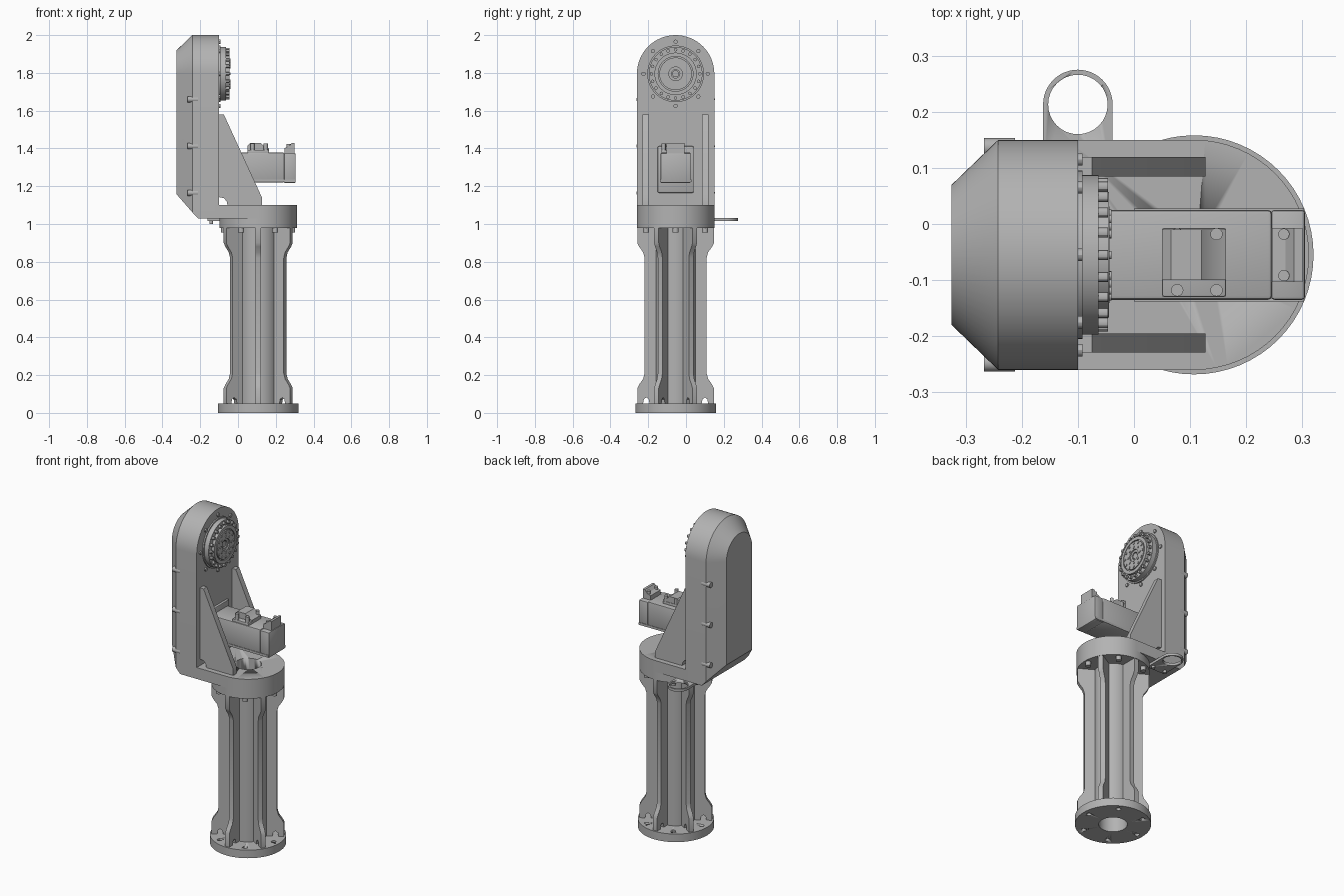
import bpy, bmesh
from math import cos, sin, pi, radians
from mathutils import Matrix, Vector

cube = bpy.data.objects.get("Cube")
if cube:
    bpy.data.objects.remove(cube, do_unlink=True)

grey = bpy.data.materials.new("machine_grey")
grey.use_nodes = True
grey.diffuse_color = (0.45, 0.45, 0.45, 1)
grey.node_tree.nodes["Principled BSDF"].inputs["Base Color"].default_value = grey.diffuse_color

CX, CY = 0.107, -0.055     # column axis
GZ = 1.795                 # gearbox axis height
R = 0.205                  # housing radius
WALL = -0.10               # mounting face of the upright housing


def finish(name, bm, smooth=True):
    bmesh.ops.recalc_face_normals(bm, faces=bm.faces)
    me = bpy.data.meshes.new(name)
    bm.to_mesh(me)
    bm.free()
    ob = bpy.data.objects.new(name, me)
    bpy.context.collection.objects.link(ob)
    me.materials.append(grey)
    if smooth:
        bpy.ops.object.select_all(action='DESELECT')
        ob.select_set(True)
        bpy.context.view_layer.objects.active = ob
        bpy.ops.object.shade_smooth_by_angle(angle=radians(30))
    return ob


def loft(name, rings):
    """Skin equal-length rings of points and cap both ends."""
    bm = bmesh.new()
    vs = [[bm.verts.new(p) for p in ring] for ring in rings]
    n = len(vs[0])
    for a, b in zip(vs, vs[1:]):
        for i in range(n):
            j = (i + 1) % n
            bm.faces.new((a[i], a[j], b[j], b[i]))
    bm.faces.new(vs[0])
    bm.faces.new(vs[-1])
    return finish(name, bm)


def lathe(name, profile, centre, axis='Z', n=48):
    """Turn a closed (radius, height) profile about an axis."""
    bm = bmesh.new()
    cols = []
    for k in range(n):
        a = 2 * pi * k / n
        pts = [(r * cos(a), r * sin(a), h) for r, h in profile]
        if axis == 'X':
            pts = [(z, x, y) for x, y, z in pts]
        cols.append([bm.verts.new(Vector(p) + Vector(centre)) for p in pts])
    m = len(profile)
    for k in range(n):
        a, b = cols[k], cols[(k + 1) % n]
        for i in range(m):
            j = (i + 1) % m
            bm.faces.new((a[i], b[i], b[j], a[j]))
    return finish(name, bm)


def tube(name, r_in, r_out, lo, hi, centre, axis='Z', n=48):
    return lathe(name, [(r_in, lo), (r_out, lo), (r_out, hi), (r_in, hi)], centre, axis, n)


def pins(name, spots, r, depth, axis='Z', n=16):
    """A set of short solid cylinders centred on the given spots."""
    bm = bmesh.new()
    turn = Matrix.Rotation(pi / 2, 4, 'Y') if axis == 'X' else Matrix()
    for p in spots:
        bmesh.ops.create_cone(bm, cap_ends=True, segments=n, radius1=r, radius2=r,
                              depth=depth, matrix=Matrix.Translation(p) @ turn)
    return finish(name, bm)


def box(name, lo, hi, bevel=0):
    bm = bmesh.new()
    size = Vector(hi) - Vector(lo)
    mid = (Vector(hi) + Vector(lo)) / 2
    bmesh.ops.create_cube(bm, size=1, matrix=Matrix.Translation(mid) @ Matrix.Diagonal((*size, 1)))
    if bevel:
        bmesh.ops.bevel(bm, geom=bm.edges[:], offset=bevel, segments=2, affect='EDGES', profile=0.5)
    return finish(name, bm)


def cut(ob, cutter):
    cutter.hide_render = True
    mod = ob.modifiers.new("cut", 'BOOLEAN')
    mod.operation = 'DIFFERENCE'
    mod.solver = 'EXACT'
    mod.object = cutter
    bpy.context.view_layer.objects.active = ob
    bpy.ops.object.modifier_apply(modifier=mod.name)
    bpy.data.objects.remove(cutter, do_unlink=True)


def circle_xy(r, count, z, start=0):
    return [(CX + r * cos(start + 2 * pi * k / count),
             CY + r * sin(start + 2 * pi * k / count), z) for k in range(count)]


def circle_yz(r, count, x, start=0):
    return [(x, CY + r * cos(start + 2 * pi * k / count),
             GZ + r * sin(start + 2 * pi * k / count)) for k in range(count)]


axis_xy = (CX, CY, 0)

# Base flange with bolt holes, and the hollow column
base = tube("base_flange", 0.08, 0.213, 0, 0.05, axis_xy, n=64)
cut(base, pins("hole_cutter", circle_xy(0.175, 6, 0.03), 0.014, 0.2))
tube("column_tube", 0.08, 0.105, 0.04, 0.99, axis_xy)

# Six column ribs, flared at both ends with an arch at the foot
rib = [(0.09, 0.05), (0.138, 0.05), (0.142, 0.072), (0.155, 0.082), (0.168, 0.072),
       (0.172, 0.05), (0.203, 0.05), (0.203, 0.13), (0.193, 0.15), (0.172, 0.18),
       (0.164, 0.21), (0.164, 0.82), (0.172, 0.85), (0.193, 0.88), (0.203, 0.90),
       (0.203, 0.98), (0.09, 0.98)]
for k in range(6):
    a = pi / 6 + k * pi / 3
    out, side = Vector((cos(a), sin(a), 0)), Vector((-sin(a), cos(a), 0))
    loft("column_rib", [[Vector((CX, CY, z)) + out * r + side * s for r, z in rib]
                        for s in (-0.014, 0.014)])

# Turntable: lower drum, rounded upper slab, bolts underneath
tube("turntable_drum", 0.075, R, 0.98, 1.031, axis_xy, n=64)
outline = [(WALL - 0.02, CY + R), (WALL - 0.02, CY - R)]
outline += [(CX + R * cos(a), CY + R * sin(a)) for a in
            [-pi / 2 + pi * k / 32 for k in range(33)]]
slab = loft("turntable_slab", [[(x, y, z) for x, y in outline] for z in (1.03, 1.10)])
cut(slab, pins("bore_cutter", [(CX, CY, 1.06)], 0.075, 0.3, n=48))
pins("turntable_bolts", circle_xy(0.18, 6, 0.97), 0.016, 0.03)


# Upright housing with rounded top and chamfered back
def housing_ring(x, r, bottom):
    arc = [(x, CY + r * cos(pi * k / 32), GZ + r * sin(pi * k / 32)) for k in range(33)]
    return arc + [(x, CY - r, bottom), (x, CY + r, bottom)]


loft("upright_housing", [housing_ring(WALL, R, 1.03), housing_ring(-0.212, R, 1.03),
                         housing_ring(-0.242, R, 1.062), housing_ring(-0.325, 0.125, 1.157)])
pins("housing_screws", [(-0.24, CY + s * 0.192, z) for s in (-1, 1)
                        for z in (1.165, 1.412, 1.66)], 0.016, 0.055, 'X')

# Gusset plates between housing and slab
gusset = [(WALL - 0.01, 1.58), (-0.075, 1.58), (0.127, 1.14), (0.127, 1.095), (-0.055, 1.095),
          (-0.06, 1.12), (-0.075, 1.137), (WALL, 1.142), (WALL - 0.01, 1.142)]
for s in (-1, 1):
    loft("gusset", [[(x, CY + s * y, z) for x, z in gusset] for y in (0.14, 0.174)])

# Stepped gearbox output on the housing face
gear_centre = (WALL, CY, GZ)
lathe("gearbox_output", [(0.022, -0.01), (0.142, -0.01), (0.142, 0.037), (0.112, 0.037),
                         (0.112, 0.055), (0.092, 0.055), (0.092, 0.047), (0.086, 0.047),
                         (0.086, 0.056), (0.036, 0.056), (0.036, 0.048), (0.022, 0.048)],
      gear_centre, 'X', 64)
pins("gearbox_shaft", [(-0.085, CY, GZ)], 0.018, 0.06, 'X')
pins("gearbox_rim_bolts", circle_yz(0.128, 20, -0.058), 0.009, 0.024, 'X', 12)
pins("gearbox_hub_bolts", circle_yz(0.074, 12, -0.046), 0.007, 0.012, 'X', 12)
pins("gearbox_inner_bolts", circle_yz(0.051, 8, -0.046), 0.007, 0.012, 'X', 12)
pins("housing_face_bolts", circle_yz(0.17, 8, WALL), 0.011, 0.016, 'X', 12)
tube("gearbox_seat", 0.13, 0.15, -0.005, 0.008, gear_centre, 'X', 64)

# Motor with mounting plate, body, end cap and two connectors
MY = CY
box("motor_mount", (WALL - 0.01, MY - 0.096, 1.165), (WALL + 0.015, MY + 0.096, 1.412), 0.008)
box("motor_body", (WALL - 0.01, MY - 0.08, 1.22), (0.246, MY + 0.08, 1.378), 0.007)
box("motor_cap", (0.244, MY - 0.08, 1.217), (0.305, MY + 0.08, 1.374), 0.006)
box("motor_foot_strip", (0.0, MY - 0.083, 1.222), (0.303, MY + 0.083, 1.236))
hump = [(0.05, 1.37), (0.05, 1.415), (0.066, 1.43), (0.12, 1.43), (0.14, 1.41),
        (0.164, 1.40), (0.164, 1.37)]
loft("power_connector", [[(x, MY + y, z) for x, z in hump] for y in (-0.045, 0.045)])
box("power_connector_base", (0.05, MY - 0.075, 1.37), (0.164, MY + 0.048, 1.393), 0.004)
plug = [(0.246, 1.37), (0.246, 1.402), (0.27, 1.41), (0.285, 1.43), (0.30, 1.43), (0.30, 1.37)]
loft("signal_connector", [[(x, MY + y, z) for x, z in plug] for y in (-0.048, 0.048)])
pins("connector_screws", [(x, MY + y, 1.402) for x in (0.077, 0.147)
                          for y in (-0.063, 0.037)], 0.011, 0.05)
pins("signal_screws", [(0.267, MY + s * 0.037, 1.41) for s in (-1, 1)], 0.01, 0.025)

# Cable ring beside the housing, with its tab and screws
EX, EY = -0.10, 0.213
tab = [(EX + 0.062 * cos(pi * k / 24), EY + 0.062 * sin(pi * k / 24)) for k in range(25)]
tab += [(EX - 0.062, 0.07), (EX + 0.062, 0.07)]
ring = loft("cable_ring", [[(x, y, z) for x, y in tab] for z in (1.015, 1.031)])
cut(ring, pins("ring_cutter", [(EX, EY, 1.02)], 0.053, 0.2, n=32))
pins("cable_ring_screws", [(EX + s * 0.042, 0.10, 1.01) for s in (-1, 1)], 0.01, 0.02)
